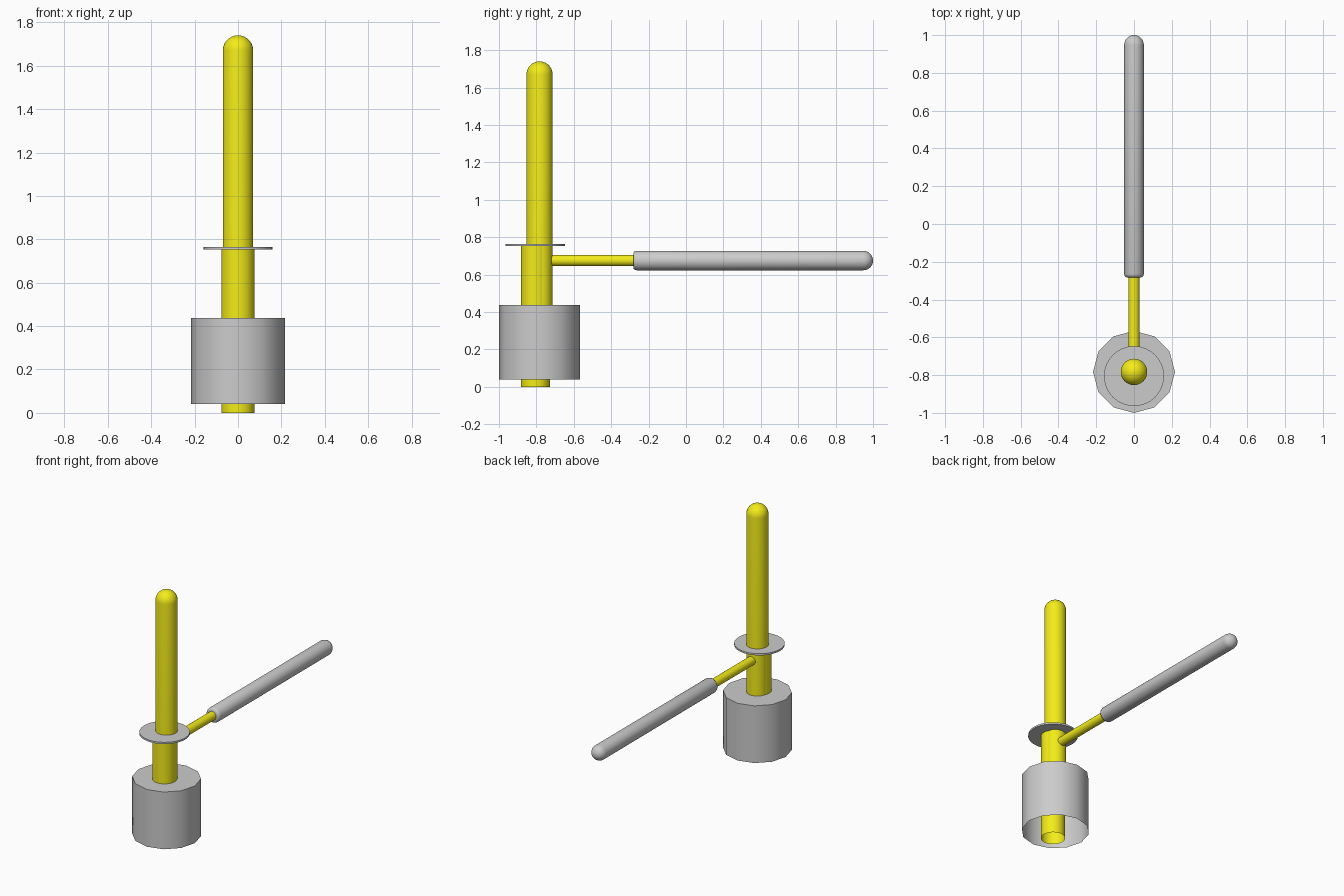
import bpy, bmesh
from math import pi, sin, cos, radians
from mathutils import Matrix

if "Cube" in bpy.data.objects:
    bpy.data.objects.remove(bpy.data.objects["Cube"])

yellow = bpy.data.materials.new("yellow")
yellow.diffuse_color = (0.9, 0.84, 0.01, 1)
yellow.use_nodes = True
yellow.node_tree.nodes["Principled BSDF"].inputs["Base Color"].default_value = yellow.diffuse_color


def lathe(name, profile, sides, loc, along_y=False, mat=None):
    """Spin (radius, height) points, listed base to tip, around an axis."""
    bm = bmesh.new()
    rings = []
    for r, h in profile:
        if r < 1e-6:
            rings.append([bm.verts.new((0, 0, h))] * sides)
        else:
            rings.append([bm.verts.new((r * cos(2 * pi * i / sides), r * sin(2 * pi * i / sides), h))
                          for i in range(sides)])
    for a, b in zip(rings, rings[1:]):
        for i in range(sides):
            j = (i + 1) % sides
            bm.faces.new(list(dict.fromkeys((a[i], a[j], b[j], b[i]))))
    m = Matrix.Translation(loc)
    if along_y:
        m = m @ Matrix.Rotation(-pi / 2, 4, 'X')
    bm.transform(m)
    me = bpy.data.meshes.new(name)
    bm.to_mesh(me)
    bm.free()
    ob = bpy.data.objects.new(name, me)
    bpy.context.collection.objects.link(ob)
    if mat:
        me.materials.append(mat)
    bpy.ops.object.select_all(action='DESELECT')
    ob.select_set(True)
    bpy.context.view_layer.objects.active = ob
    bpy.ops.object.shade_smooth_by_angle(angle=radians(40))
    return ob


def dome(r, tip, steps=8):
    """Quarter-circle profile that closes the end of a rod."""
    return [(r * cos(pi / 2 * k / steps), tip - r + r * sin(pi / 2 * k / steps))
            for k in range(steps)] + [(0, tip)]


POLE_Y, CORE_Y, ARM_Z = -0.783, -0.805, 0.675

# twelve-sided drum, open underneath
lathe("drum", [(0.217, 0.04), (0.217, 0.437), (0, 0.437)], 12, (0, POLE_Y, 0))

# open-bottomed core tube running through the drum up to the collar
lathe("core_tube", [(0.077, 0), (0.077, 0.757)], 32, (0, CORE_Y, 0), mat=yellow)

# thin collar disc
lathe("collar", [(0, 0.752), (0.159, 0.752), (0.159, 0.764), (0, 0.764)], 32, (0, CORE_Y, 0))

# tall round-topped pole, starting inside the drum
lathe("pole", [(0, 0.4), (0.07, 0.4)] + dome(0.07, 1.74), 32, (0, POLE_Y, 0), mat=yellow)

# side arm and its grip
lathe("arm", [(0.03, -0.76), (0.03, -0.27)], 24, (0, 0, ARM_Z), True, yellow)
lathe("grip", [(0, -0.282), (0.04, -0.282), (0.048, -0.277), (0.052, -0.265)] + dome(0.052, 1.0),
      32, (0, 0, ARM_Z), True)
